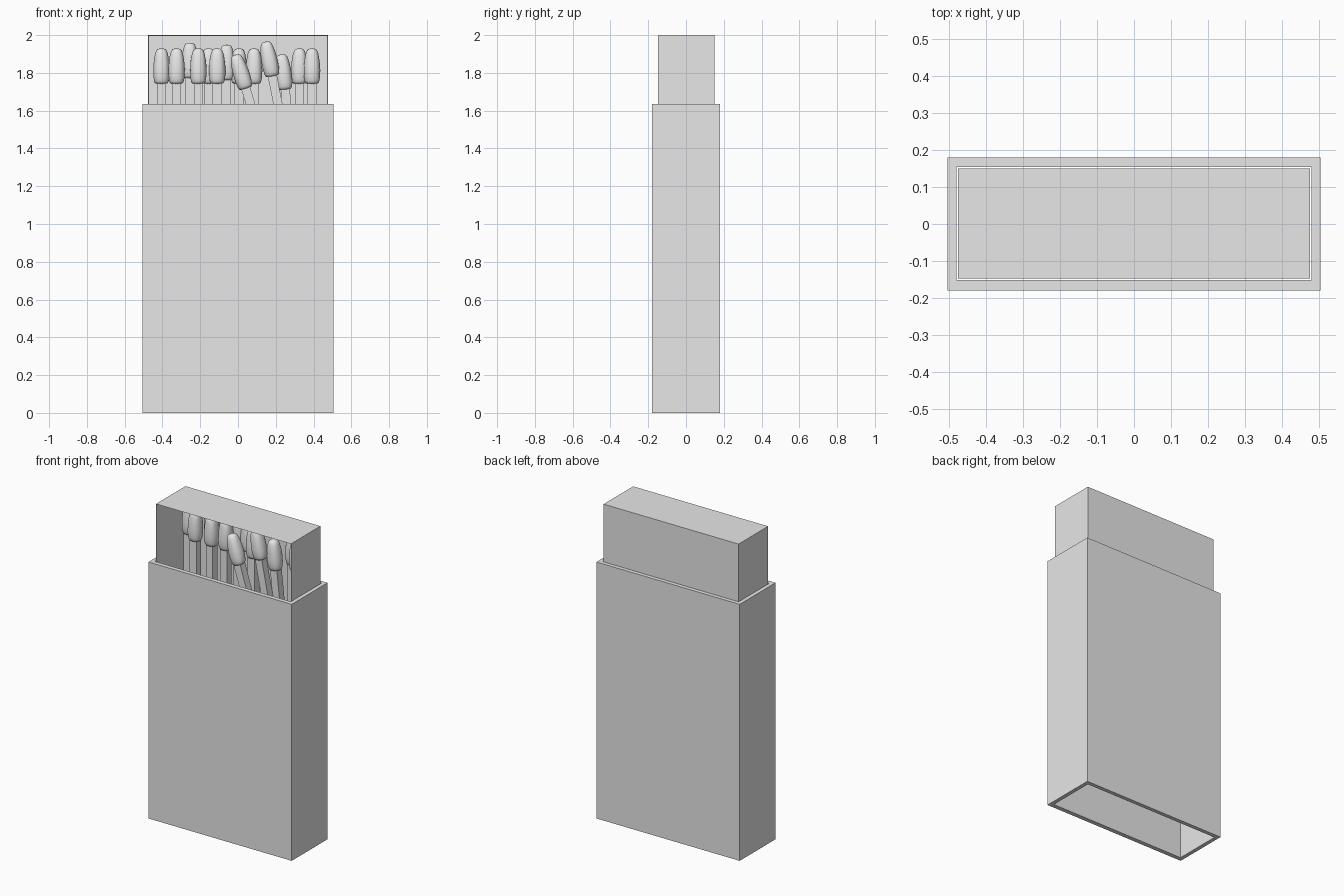
import bpy, bmesh, math, random
from mathutils import Matrix

random.seed(4)
if "Cube" in bpy.data.objects:
    bpy.data.objects.remove(bpy.data.objects["Cube"], do_unlink=True)

grey = bpy.data.materials.new("plain grey")
grey.diffuse_color = (0.8, 0.8, 0.8, 1)
grey.use_nodes = True
grey.node_tree.nodes["Principled BSDF"].inputs["Base Color"].default_value = (0.8, 0.8, 0.8, 1)


def finish(name, bm):
    """Turn a bmesh into a linked object with the grey material."""
    bmesh.ops.recalc_face_normals(bm, faces=bm.faces)
    mesh = bpy.data.meshes.new(name)
    bm.to_mesh(mesh)
    bm.free()
    mesh.materials.append(grey)
    ob = bpy.data.objects.new(name, mesh)
    bpy.context.collection.objects.link(ob)
    return ob


def box_corners(bm, x, y0, y1, z):
    return [bm.verts.new(p + (z,)) for p in ((-x, y0), (x, y0), (x, y1), (-x, y1))]


def bridge(bm, a, b):
    n = len(a)
    for i in range(n):
        j = (i + 1) % n
        bm.faces.new((a[i], a[j], b[j], b[i]))


# Sleeve: rectangular tube open at both ends
bm = bmesh.new()
top = 1.635
rings = [box_corners(bm, 0.505, -0.18, 0.18, 0), box_corners(bm, 0.505, -0.18, 0.18, top),
         box_corners(bm, 0.48, -0.152, 0.155, top), box_corners(bm, 0.48, -0.152, 0.155, 0)]
for i in range(4):
    bridge(bm, rings[i], rings[(i + 1) % 4])
finish("sleeve", bm)

# Tray: thin-walled box open at the front, slid part way out of the sleeve
bm = bmesh.new()
bmesh.ops.create_cube(bm, size=1, matrix=Matrix.Translation((0, 0.0015, 1.1825))
                      @ Matrix.Diagonal((0.952, 0.297, 1.635, 1)))
front = min(bm.faces, key=lambda f: f.calc_center_median().y)
bmesh.ops.inset_region(bm, faces=[front], thickness=0.006)
bmesh.ops.translate(bm, verts=front.verts, vec=(0, 0.291, 0))
finish("tray", bm)


# Match meshes: origin where the stick enters the head
def make_stick():
    bm = bmesh.new()
    bmesh.ops.create_cube(bm, size=1, matrix=Matrix.Translation((0, 0, -0.655))
                          @ Matrix.Diagonal((0.048, 0.048, 1.35, 1)))
    return finish("match_stick", bm)


def make_head():
    """Loft slightly lumpy rounded-square rings, then smooth them."""
    bm = bmesh.new()
    profile = [(0.0, 0.033), (0.012, 0.040), (0.05, 0.045), (0.10, 0.044),
               (0.145, 0.039), (0.178, 0.031), (0.19, 0.018)]
    loops = []
    for z, r in profile:
        ring = []
        for i in range(12):
            a = math.tau * i / 12
            c, s = math.cos(a), math.sin(a)
            k = r / (abs(c) ** 3 + abs(s) ** 3) ** (1 / 3) * random.uniform(0.95, 1.03)
            ring.append(bm.verts.new((k * c, k * s, z)))
        loops.append(ring)
    for a, b in zip(loops, loops[1:]):
        bridge(bm, a, b)
    bm.faces.new(loops[0][::-1])
    bm.faces.new(loops[-1])
    ob = finish("match_head", bm)
    for p in ob.data.polygons:
        p.use_smooth = len(p.vertices) == 4
    sub = ob.modifiers.new("round", "SUBSURF")
    sub.levels = sub.render_levels = 1
    return ob


# Matches: (x, y, head base height, lean to the left in degrees)
matches = [
    (-0.405, 0.09, 1.74, 0), (-0.255, 0.10, 1.77, 0), (-0.155, 0.10, 1.74, 0),
    (-0.06, 0.10, 1.76, 0), (0.005, 0.095, 1.74, 0), (0.325, 0.09, 1.74, 0),
    (-0.325, 0.035, 1.74, 0), (-0.21, 0.035, 1.74, 0), (-0.11, 0.035, 1.74, 0),
    (0.085, 0.035, 1.74, 0), (0.392, 0.03, 1.74, 0),
    (0.042, -0.045, 1.715, 17), (0.183, -0.03, 1.78, 11), (0.25, 0.025, 1.71, 6),
]
stick, head = make_stick(), make_head()
for i, (x, y, z, lean) in enumerate(matches):
    for part in (stick, head):
        ob = part
        if i:
            ob = part.copy()
            bpy.context.collection.objects.link(ob)
        ob.location = (x, y, z)
        ob.rotation_euler = (0, -math.radians(lean), 0)
